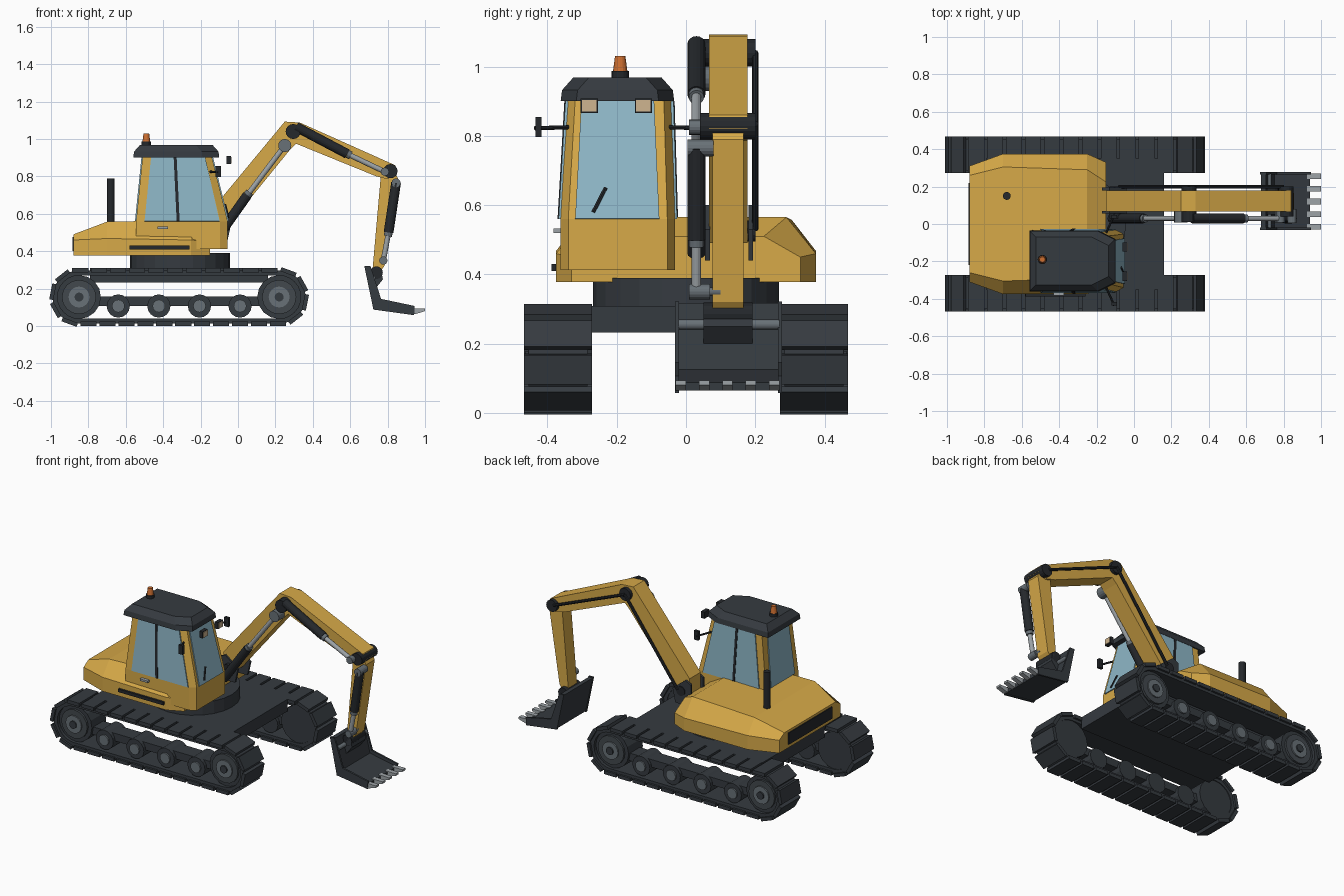
import bpy, bmesh, math
from mathutils import Vector, Matrix

if "Cube" in bpy.data.objects:
    bpy.data.objects.remove(bpy.data.objects["Cube"])


def material(name, *rgb):
    m = bpy.data.materials.new(name)
    m.use_nodes = True
    m.diffuse_color = (*rgb, 1)
    m.node_tree.nodes["Principled BSDF"].inputs["Base Color"].default_value = (*rgb, 1)
    return m


YELLOW = material("yellow paint", .68, .40, .065)
DARK = material("dark steel", .036, .043, .051)
BLACK = material("black rubber", .018, .021, .025)
SLATE = material("slate metal", .055, .066, .075)
GREY = material("grey metal", .14, .165, .185)
SILVER = material("silver rod", .34, .37, .39)
GLASS = material("blue glass", .27, .47, .57)
ORANGE = material("orange beacon", .62, .16, .03)
TAN = material("lamp lens", .62, .46, .28)


def finish(name, bm, mat):
    bmesh.ops.recalc_face_normals(bm, faces=bm.faces)
    me = bpy.data.meshes.new(name)
    bm.to_mesh(me)
    bm.free()
    me.materials.append(mat)
    ob = bpy.data.objects.new(name, me)
    bpy.context.collection.objects.link(ob)
    return ob


def loft(name, rings, mat, capped=True):
    """Skin a list of equal-length closed rings of points."""
    bm = bmesh.new()
    rows = [[bm.verts.new(p) for p in ring] for ring in rings]
    n = len(rows[0])
    for a, b in zip(rows, rows[1:]):
        for i in range(n):
            bm.faces.new((a[i], a[(i + 1) % n], b[(i + 1) % n], b[i]))
    if capped:
        bm.faces.new(rows[0])
        bm.faces.new(rows[-1])
    return finish(name, bm, mat)


def prism(name, profile, y0, y1, mat):
    return loft(name, [[(x, y, z) for x, z in profile] for y in (y0, y1)], mat)


def box(name, x0, x1, y0, y1, z0, z1, mat):
    return prism(name, [(x0, z0), (x1, z0), (x1, z1), (x0, z1)], y0, y1, mat)


def tube(name, p, q, r, mat, r2=None, sides=16):
    p, q = Vector(p), Vector(q)
    bm = bmesh.new()
    place = Matrix.Translation((p + q) / 2) @ (q - p).to_track_quat('Z', 'Y').to_matrix().to_4x4()
    bmesh.ops.create_cone(bm, cap_ends=True, segments=sides, radius1=r,
                          radius2=r if r2 is None else r2, depth=(q - p).length, matrix=place)
    return finish(name, bm, mat)


def pin(name, x, z, r, y0, y1, mat):
    return tube(name, (x, y0, z), (x, y1, z), r, mat)


def plate(name, corners, mat, out, thick=.006):
    out = Vector(out).normalized() * thick
    return loft(name, [[Vector(c) - out * .3 for c in corners], [Vector(c) + out for c in corners]], mat)


# Tracks: belt, pads, wheels and rollers
REAR, FRONT, AXLE = -.85, .22, .155


def stadium(r, y):
    pts = []
    for cx, start in ((FRONT, -90), (REAR, 90)):
        for i in range(13):
            a = math.radians(start + i * 15)
            pts.append((cx + r * math.cos(a), y, AXLE + r * math.sin(a)))
    return pts


def track_point(s, r):
    """Position and heading at distance s along the track loop."""
    run, turn = FRONT - REAR, math.pi * r
    if s < run:
        return REAR + s, AXLE - r, 0
    if s < run + turn:
        a = (s - run) / r
        return FRONT + r * math.sin(a), AXLE - r * math.cos(a), a
    x, z, a = track_point(s - run - turn, r)
    return REAR + FRONT - x, 2 * AXLE - z, a + math.pi


for side, label in ((-1, "right"), (1, "left")):
    inner, outer = side * .285, side * .455
    loft(label + "_track_belt", [stadium(.142, inner), stadium(.142, outer), stadium(.115, outer),
                                 stadium(.115, inner), stadium(.142, inner)], DARK, False)
    bm = bmesh.new()
    radius, count = .143, 30
    length = 2 * (FRONT - REAR) + 2 * math.pi * radius
    for i in range(count):
        x, z, a = track_point((i + .5) * length / count, radius)
        bmesh.ops.create_cube(bm, size=1, matrix=Matrix.Translation((x, side * .37, z))
                              @ Matrix.Rotation(-a, 4, 'Y') @ Matrix.Diagonal((.086, .196, .022, 1)))
    finish(label + "_track_pads", bm, DARK)
    for end, x in (("rear", REAR), ("front", FRONT)):
        name = f"{label}_{end}_wheel"
        pin(name, x, AXLE, .117, side * .29, side * .435, DARK)
        pin(name + "_disc", x, AXLE, .092, side * .43, side * .448, SLATE)
        pin(name + "_hub", x, AXLE, .056, side * .44, side * .456, GREY)
        pin(name + "_cap", x, AXLE, .024, side * .45, side * .464, DARK)
    for i in range(4):
        x = -.64 + i * .217
        pin(f"{label}_roller_{i}", x, .107, .062, side * .30, side * .44, DARK)
        pin(f"{label}_roller_hub_{i}", x, .107, .034, side * .43, side * .45, GREY)
    box(label + "_track_beam", -.80, .18, *sorted((side * .32, side * .42)), .108, .157, DARK)

# Chassis and turntable
box("chassis", -.79, .16, -.275, .275, .232, .305, DARK)
box("chassis_deck", -.79, .16, -.35, .35, .29, .309, DARK)
tube("turntable", (-.31, 0, .30), (-.31, 0, .39), .268, DARK, sides=24)

# Body: sections along x as (x, side half width, shoulder z, top half width, top z)
sections = [(-.88, .31, .46, .26, .49), (-.70, .375, .468, .305, .558),
            (-.25, .375, .46, .29, .565), (-.15, .33, .45, .225, .51)]
loft("body", [[(x, -w, .378), (x, -w, zs), (x, -wt, zt), (x, wt, zt), (x, w, zs), (x, w, .378)]
              for x, w, zs, wt, zt in sections], YELLOW)
box("rear_grille", -.886, -.87, -.22, .22, .40, .475, BLACK)
box("side_vent", -.58, -.26, -.388, -.37, .41, .43, BLACK)
tube("exhaust", (-.68, .15, .54), (-.68, .15, .79), .021, BLACK)

# Cab
SILL, EAVE = .56, .905


def cab(z):
    """Back x, front x, right y and left y of the cab at a height."""
    t = (z - SILL) / (EAVE - SILL)
    return -.545 + .035 * t, -.055 - .085 * t, -.362 + .02 * t, -.032 - .01 * t


def cab_ring(z, shape):
    b, f, r, l = shape
    return [(b, r, z), (f - .04, r, z), (f, r + .022, z), (f, l - .022, z), (f - .04, l, z), (b, l, z)]


loft("cab", [cab_ring(.413, cab(SILL)), cab_ring(SILL, cab(SILL)), cab_ring(EAVE, cab(EAVE))], YELLOW)
lo, hi = SILL, .9
for label, k, out in (("right", 2, -1), ("left", 3, 1)):
    def on_side(x, z):
        return (x, cab(z)[k], z)
    plate(label + "_window", [on_side(-.50, lo), on_side(-.098, lo), on_side(-.175, hi),
                              on_side(-.465, hi)], GLASS, (0, out, .05))
    plate(label + "_door_post", [on_side(-.328, lo), on_side(-.312, lo), on_side(-.328, hi),
                                 on_side(-.344, hi)], BLACK, (0, out, .05), .009)
    y = cab(.825)[k]
    tube(label + "_mirror_arm", (-.15, y - out * .01, .825), (-.105, y + out * .09, .822), .006, BLACK, sides=8)
    box(label + "_mirror", -.12, -.09, *sorted((y + out * .07, y + out * .088)), .797, .855, BLACK)
for label, k, out in (("windscreen", 1, 1), ("rear_window", 0, -1)):
    plate(label, [(cab(lo)[k], -.32, lo), (cab(lo)[k], -.077, lo), (cab(hi)[k], -.092, hi),
                  (cab(hi)[k], -.302, hi)], GLASS, (out, 0, .2))
tube("wiper", (cab(.58)[1] + .008, -.268, .58), (cab(.65)[1] + .008, -.232, .65), .006, BLACK, sides=6)
box("door_handle", -.43, -.375, -.382, -.355, .52, .533, SILVER)


def roof_ring(z, s):
    x0, x1, y0, y1, c = -.56 + s, -.10 - s, -.362 + s, -.034 - s, .045
    return [(x0, y0, z), (x1 - 2 * c, y0, z), (x1, y0 + c, z), (x1, y1 - c, z), (x1 - 2 * c, y1, z), (x0, y1, z)]


loft("roof", [roof_ring(.90, 0), roof_ring(.932, .004), roof_ring(.968, .036)], DARK)
for i, y in enumerate((-.279, -.123)):
    box(f"work_lamp_{i}", -.062, -.038, y - .025, y + .025, .866, .908, BLACK)
    box(f"lamp_lens_{i}", -.039, -.034, y - .021, y + .021, .870, .904, TAN)
tube("beacon_base", (-.49, -.19, .965), (-.49, -.19, .987), .025, BLACK)
tube("beacon", (-.49, -.19, .985), (-.49, -.19, 1.03), .021, ORANGE, .015)

# Boom and stick
prism("boom", [(-.15, .50), (-.15, .61), (.25, 1.093), (.33, 1.088), (.84, .86), (.852, .82),
               (.80, .785), (.74, .80), (.31, .975), (.28, .945), (-.09, .49)], .066, .178, YELLOW)
prism("stick", [(.765, .82), (.83, .84), (.855, .79), (.782, .32), (.755, .285), (.72, .31)],
      .077, .166, YELLOW)
for label, y in (("right", .055), ("left", .18)):
    prism(label + "_boom_bracket", [(-.17, .44), (-.06, .44), (-.04, .53), (-.13, .60), (-.17, .58)],
          y, y + .014, DARK)
pin("boom_root_pin", -.10, .525, .03, .03, .2, BLACK)
pin("boom_bend_pin", .295, 1.04, .04, .012, .2, BLACK)
pin("stick_pin", .815, .828, .038, .04, .2, BLACK)
pin("bucket_pin", .74, .285, .034, .05, .192, BLACK)
hose = [(-.08, .53), (.295, 1.04), (.80, .835)]
for i, ((xa, za), (xb, zb)) in enumerate(zip(hose, hose[1:])):
    tube(f"hydraulic_hose_{i}", (xa, .2, za), (xb, .2, zb), .009, BLACK, sides=8)

# Hydraulic cylinders: barrel start, barrel end, rod end
rams = {"boom": ((-.12, .46), (.05, .70), (.25, .965)),
        "stick": ((.31, 1.065), (.585, .92), (.785, .825)),
        "bucket": ((.845, .765), (.805, .50), (.777, .35))}
for label, points in rams.items():
    a, b, c = [Vector((x, .03, z)) for x, z in points]
    tube(label + "_cylinder", a, b, .026, BLACK)
    tube(label + "_cylinder_collar", b, b + (c - b).normalized() * .02, .022, GREY)
    tube(label + "_rod", b, c, .014, SILVER)
    big = .035 if label == "boom" else .022
    pin(label + "_rod_eye", c.x, c.z, big, .008, .07, GREY)
pin("bucket_cylinder_eye", .845, .765, .024, .005, .08, GREY)
pin("bucket_link_pin", .777, .35, .012, .02, .1, GREY)

# Bucket
prism("bucket_shell", [(.678, .318), (.705, .318), (.752, .125), (.94, .088), (.94, .064), (.727, .092)],
      -.02, .265, DARK)
for label, y in (("right", -.032), ("left", .265)):
    prism(label + "_bucket_side", [(.675, .322), (.708, .322), (.765, .145), (.945, .107),
                                   (.942, .058), (.724, .088)], y, y + .012, DARK)
prism("bucket_bracket", [(.69, .30), (.765, .30), (.775, .25), (.735, .20), (.71, .21)], .05, .192, DARK)
pin("bucket_cross_bar", .722, .255, .014, -.022, .27, GREY)
for i in range(5):
    y = .12 + (i - 2) * .0675
    prism(f"bucket_tooth_{i}", [(.925, .068), (.95, .064), (1, .08), (1, .093), (.925, .094)],
          y - .015, y + .015, SILVER)
